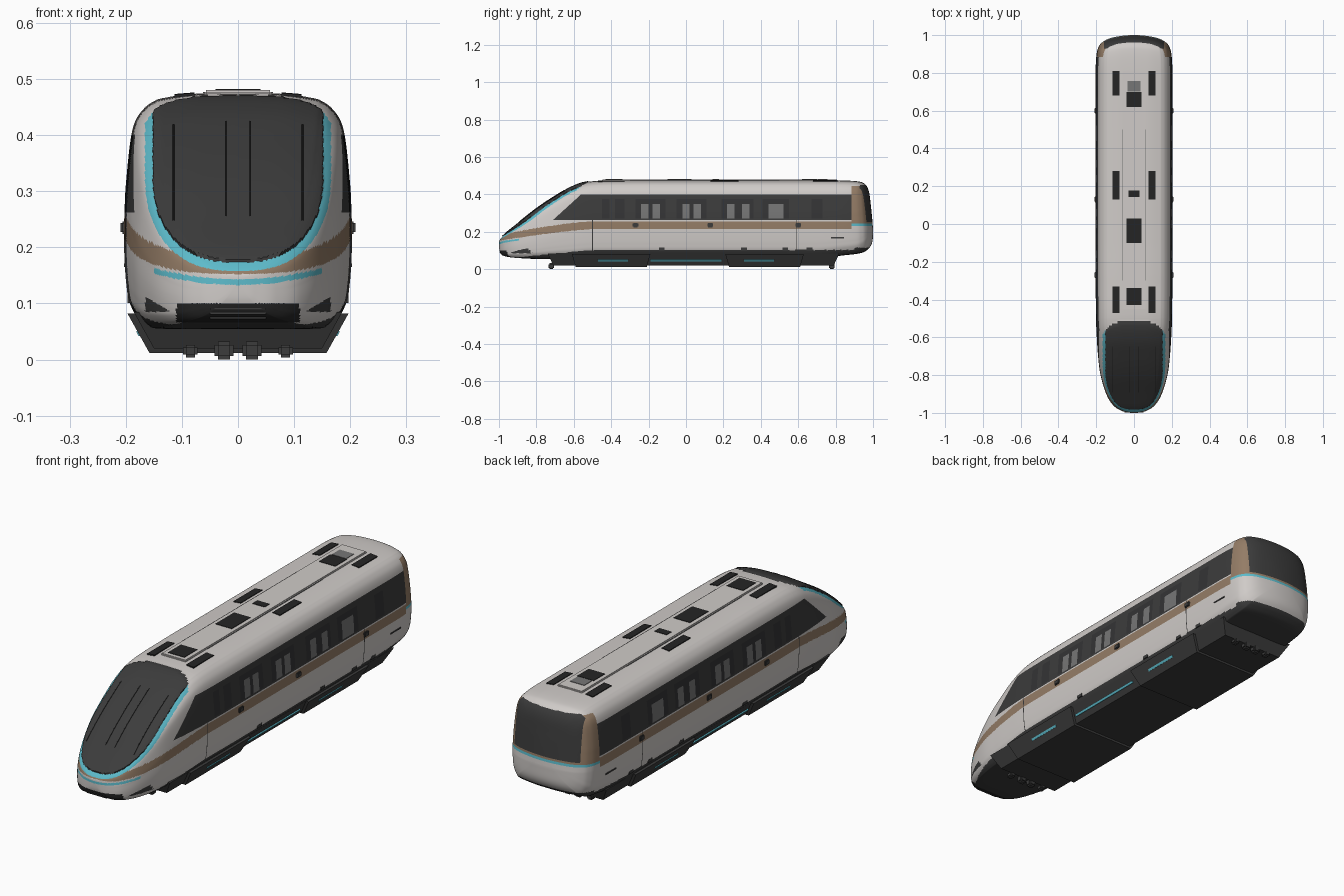
import bpy, bmesh, math
from mathutils import Vector
from mathutils.bvhtree import BVHTree

cube = bpy.data.objects.get("Cube")
if cube:
    bpy.data.objects.remove(cube, do_unlink=True)


def material(name, r, g, b):
    m = bpy.data.materials.new(name)
    m.use_nodes = True
    m.diffuse_color = (r, g, b, 1)
    m.node_tree.nodes["Principled BSDF"].inputs["Base Color"].default_value = (r, g, b, 1)
    return m


WHITE, DARK, BROWN, CYAN, GLASS, SEAT, BLACK = range(7)
mats = [material("warm white paint", .63, .6, .58),
        material("dark panel", .045, .045, .045),
        material("bronze stripe", .3, .205, .135),
        material("cyan trim", .11, .5, .6),
        material("window glass", .034, .034, .036),
        material("seat grey", .18, .18, .18),
        material("vent black", .018, .018, .018)]


def spline(points, steps):
    """Smooth Catmull-Rom path through tuples."""
    p = [Vector(q) for q in points]
    out = []
    for i in range(len(p) - 1):
        a, b, c, d = p[max(i - 1, 0)], p[i], p[i + 1], p[min(i + 2, len(p) - 1)]
        for k in range(steps):
            t = k / steps
            out.append(b + (c - a) * (t / 2) + (a * 2 - b * 5 + c * 4 - d) * (t * t / 2)
                       + (b * 3 - a - c * 3 + d) * (t ** 3 / 2))
    return out + [p[-1]]


def finish(name, bm, mat=None, smooth=None):
    bmesh.ops.recalc_face_normals(bm, faces=bm.faces)
    mesh = bpy.data.meshes.new(name)
    bm.to_mesh(mesh)
    bm.free()
    ob = bpy.data.objects.new(name, mesh)
    bpy.context.collection.objects.link(ob)
    for m in (mats if mat is None else [mats[mat]]):
        mesh.materials.append(m)
    if smooth:
        bpy.ops.object.select_all(action='DESELECT')
        ob.select_set(True)
        bpy.context.view_layer.objects.active = ob
        bpy.ops.object.shade_smooth_by_angle(angle=math.radians(smooth))
    return ob


def box(name, centre, size, mat, tilt=0, bevel=0):
    bm = bmesh.new()
    bmesh.ops.create_cube(bm, size=1)
    bmesh.ops.scale(bm, vec=size, verts=bm.verts)
    if bevel:
        bmesh.ops.bevel(bm, geom=bm.edges[:], offset=bevel, segments=2, affect='EDGES')
    ob = finish(name, bm, mat)
    ob.location = centre
    ob.rotation_euler.y = tilt


def wedge(name, y0, y1, top, bottom, slope):
    """Underframe block: (half width, height) at top and bottom, sloped ends."""
    bm = bmesh.new()
    ring = []
    for (w, z), inset in ((top, 0), (bottom, slope)):
        ring.append([bm.verts.new((sx * w, y, z)) for sx, y in
                     ((-1, y0 + inset), (1, y0 + inset), (1, y1 - inset), (-1, y1 - inset))])
    for r in ring:
        bm.faces.new(r)
    for i in range(4):
        j = (i + 1) % 4
        bm.faces.new((ring[0][i], ring[0][j], ring[1][j], ring[1][i]))
    finish(name, bm, DARK)


# Side glazing and seams along the length
PANES = [(-.45, -.41), (-.38, -.33), (-.27, -.11), (-.05, .11),
         (.19, .36), (.41, .55), (.67, .73)]
SEAMS = [(-.502, -.498), (.588, .592)]


def windscreen(x, y, z):
    """Below 1 inside the glass outline, just above 1 on its trim."""
    if y > -.515 - .05 * (x / .152) ** 4:
        return 9
    return (x / .152) ** 2.5 + (max(0, .33 - z) / .157) ** 2.3


def paint(c, n):
    x, y, z = abs(c.x), c.y, c.z
    # windscreen with its trim
    s = windscreen(x, y, z)
    if s < 1:
        return DARK
    if s < 1.24 and z < .44:
        return CYAN
    # nose trim line, grille and corner intakes
    if y < -.85 and x < .15 and abs(z - .138 - .02 * (x / .15) ** 2) < .005:
        return CYAN
    if y < -.88 and x < .11 and .066 < z < .1:
        return BLACK
    if y < -.8 and .12 < x < .165 and .085 < z < .085 + (x - .12) * .6:
        return DARK
    # underside
    front = .063 + .04 * min(1, max(0, (y + .9) / .4))
    if n.z < -.9 or z < (.115 if y > .9 else front):
        return DARK
    # tail: window, trim and bronze corners
    if y > .885:
        if .232 < z < .243:
            return CYAN
        if x < .16 and .252 < z < .45 and n.y > .5:
            return DARK
        return BROWN if .243 < z < .445 else WHITE
    # side window band
    if abs(n.x) > .5 and .262 < z < .4 and y > -.72 + (z - .255) * 1.1:
        for a, b in PANES:
            if a < y < b and .27 < z < .375:
                seated = b - a > .1 and min(abs(y - a - .045), abs(y - b + .045)) < .017
                return SEAT if seated and z < .345 else GLASS
        return DARK
    if abs(n.x) > .5 and z < .4 and any(a < y < b for a, b in SEAMS):
        return DARK
    # bronze stripe sweeping down to the nose
    f = max(0, -.5 - y) / .5
    low = .214 - .062 * f ** 1.3
    if low < z < low + .042 - .014 * f * f and abs(n.z) < .9:
        return BROWN
    return WHITE


# Body shell: stations (y, half width, top, bottom) times a half section
stations = [(-1, .003, .142, .134), (-.998, .03, .153, .105), (-.988, .068, .167, .08),
            (-.96, .11, .194, .067), (-.9, .147, .242, .06), (-.8, .177, .321, .055),
            (-.7, .19, .388, .055), (-.6, .197, .444, .055), (-.5, .201, .47, .06)]
stations += [(-.3 + .2 * i, .203, .475, .06) for i in range(6)]
stations += [(.85, .202, .474, .075), (.93, .197, .47, .085), (.965, .187, .462, .1),
             (.985, .17, .445, .12), (.997, .135, .41, .15), (1, .07, .35, .2),
             (1.001, .005, .29, .27)]
half = spline([(0, 1), (.4, .995), (.66, .977), (.74, .963), (.82, .935), (.9, .88),
               (.945, .79), (.985, .6), (.995, .5), (1, .42), (1, .35), (.994, .27),
               (.98, .18), (.95, .1), (.85, .02), (.7, 0), (0, 0)], 8)
section = half + [Vector((-p.x, p.y)) for p in half[-2:0:-1]]
bm = bmesh.new()
rings = []
for y, w, top, bot in spline(stations, 10):
    ring = []
    for p in section:
        x, z = w * p.x, bot + (top - bot) * p.y
        lean = (.09 * max(0, z - .21) + .9 * x * x) * max(0, (y - .8) / .2)
        ring.append(bm.verts.new((x, y - lean, z)))
    rings.append(ring)
for a, b in zip(rings, rings[1:]):
    for i in range(len(a)):
        j = (i + 1) % len(a)
        bm.faces.new((a[i], a[j], b[j], b[i]))
bm.faces.new(rings[0])
bm.faces.new(rings[-1])

# Cut clean edges where the colours change
cuts = [((0, 0, z), (0, 0, 1)) for z in (.214, .232, .243, .252, .256, .262, .27, .375, .4)]
cuts += [((0, y, 0), (0, 1, 0)) for pair in PANES + SEAMS + [(.885,)] for y in pair]
cuts += [((0, -.72, .255), (0, 1, -1.1)), ((.16, 0, 0), (1, 0, 0)), ((-.16, 0, 0), (1, 0, 0))]
for co, no in cuts:
    bmesh.ops.bisect_plane(bm, geom=bm.verts[:] + bm.edges[:] + bm.faces[:],
                           dist=.0002, plane_co=co, plane_no=no)
bmesh.ops.recalc_face_normals(bm, faces=bm.faces)
bm.normal_update()
glass = set()
for f in bm.faces:
    c = f.calc_center_median()
    f.material_index = paint(c, f.normal)
    if windscreen(abs(c.x), c.y, c.z) < 1:
        glass.add(f)

# Raise the windscreen slightly above its trim
raised = [v for v in bm.verts if all(f in glass for f in v.link_faces)]
for v, offset in [(v, v.normal * .004) for v in raised]:
    v.co += offset
shell = BVHTree.FromBMesh(bm)
finish("body_shell", bm, smooth=45)


def roof(x, y):
    return shell.ray_cast(Vector((x, y, 1)), Vector((0, 0, -1)))[0].z


# Roof spine, vents and hatches
box("roof_spine", (0, .18, .475), (.12, 1.26, .01), WHITE, bevel=.003)
for y, length in ((-.4, .14), (.205, .15), (.745, .13)):
    for s in (-1, 1):
        box("side_vent", (s * .095, y, roof(.095, y) - .002), (.036, length, .01), BLACK, s * .08)
for y, length, width in ((-.385, .09, .08), (-.035, .13, .08), (.16, .035, .06), (.66, .08, .08)):
    box("centre_vent", (0, y, .478), (width, length, .008), BLACK)
box("roof_hatch", (0, .73, .478), (.07, .055, .008), SEAT)
for s in (-1, 1):
    box("roof_seam", (s * .061, .1, .4735), (.003, .8, .006), SEAT)

# Windscreen ribs laid on the glass
for x in (-.115, -.022, .022, .115):
    curve = bpy.data.curves.new("windscreen_rib", 'CURVE')
    curve.dimensions = '3D'
    curve.bevel_depth = .0015
    line = curve.splines.new('POLY')
    line.points.add(11)
    for i, pt in enumerate(line.points):
        y = -.89 + .022 * i
        pt.co = (x, y, roof(x, y), 1)
    curve.materials.append(mats[BLACK])
    bpy.context.collection.objects.link(bpy.data.objects.new("windscreen_rib", curve))

# Underframe and bogie skirts
wedge("underframe", -.74, .82, (.186, .085), (.15, .02), .03)
for y in (-.4, .42):
    wedge("bogie_skirt", y - .21, y + .21, (.197, .082), (.158, .012), .02)
tilt = math.atan2(.039, .07)
for s in (-1, 1):
    for y, length, x in ((-.39, .16, .1765), (0, .38, .167), (.39, .16, .1765)):
        box("skirt_trim", (s * x, y, .047), (.006, length, .01), CYAN, s * tilt)
    for y in (-.13, .31, .53, .66):
        box("side_latch", (s * .191, y, .108), (.012, .03, .014), DARK)
    for y in (-.27, .13, .6):
        box("side_camera", (s * .203, y, .235), (.012, .03, .022), DARK, bevel=.003)
    box("tail_marker", (s * .2, .81, .168), (.006, .07, .006), DARK)
    for y in (-.72, .78):
        box("coupler_pad", (s * .025, y, .016), (.034, .03, .032), DARK, bevel=.006)
        box("outer_pad", (s * .085, y, .015), (.026, .03, .022), DARK, bevel=.005)

# Nose grille bars
for z in (.074, .082, .09):
    hit = shell.ray_cast(Vector((0, -2, z)), Vector((0, 1, 0)))[0]
    box("grille_bar", (0, hit.y + .012, z), (.1, .03, .003), DARK)
